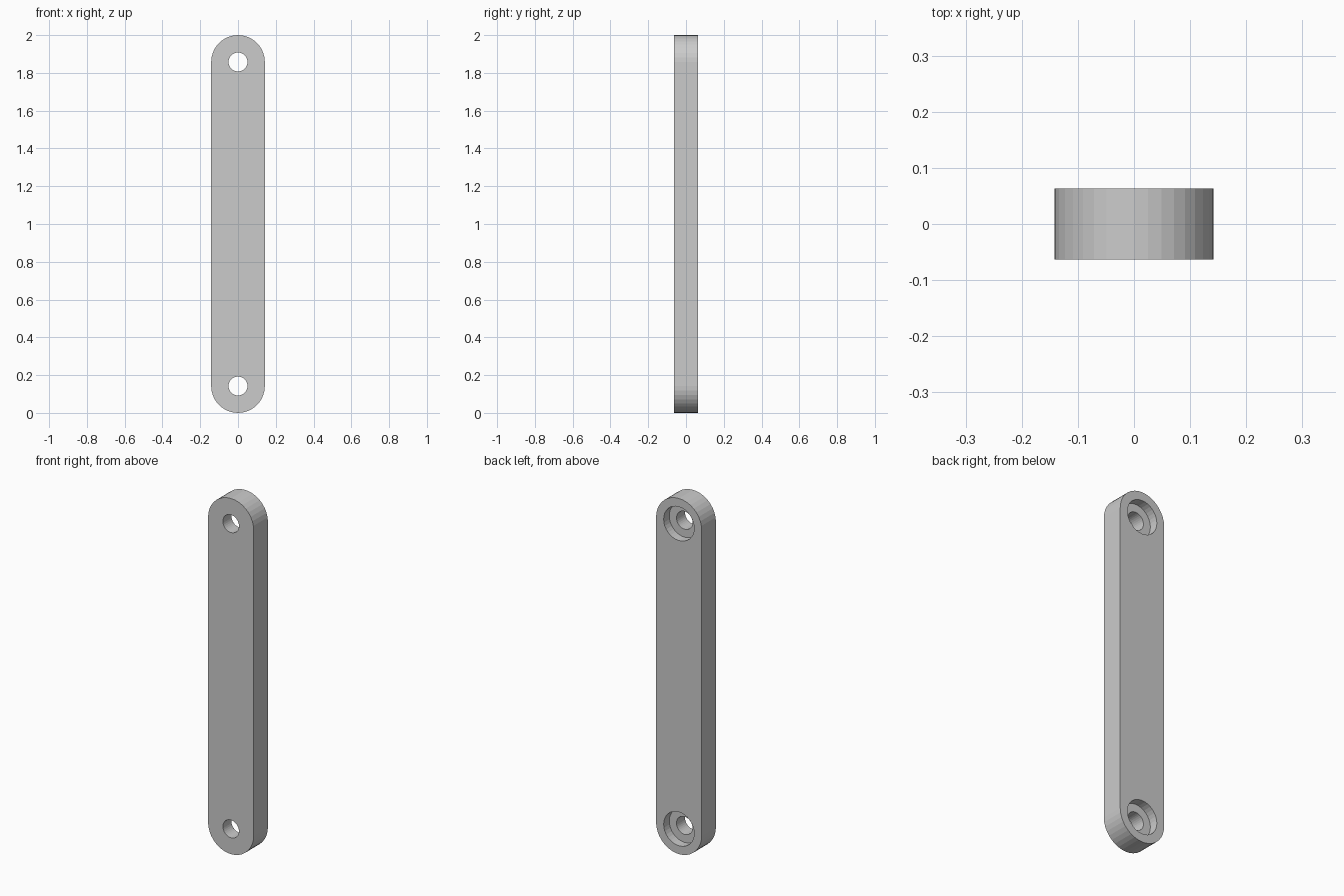
import bpy, bmesh
from math import sin, cos, pi

if "Cube" in bpy.data.objects:
    bpy.data.objects.remove(bpy.data.objects["Cube"])

R, HALF_T, LENGTH = 0.142, 0.063, 2.0      # end radius, half thickness, length
HOLE_R, BORE_R, BORE_DEPTH = 0.05, 0.095, 0.05
ARC = 18                                   # facets per rounded end
CENTRES = (R, LENGTH - R)


def rounded_bar(name):
    """Rounded-end outline in xz, extruded along y."""
    pts = []
    for z, start in ((CENTRES[1], 0), (CENTRES[0], pi)):
        for i in range(ARC + 1):
            a = start + pi * i / ARC
            pts.append((R * cos(a), -HALF_T, z + R * sin(a)))
    bm = bmesh.new()
    face = bm.faces.new([bm.verts.new(p) for p in pts])
    ext = bmesh.ops.extrude_face_region(bm, geom=[face])
    verts = [g for g in ext["geom"] if isinstance(g, bmesh.types.BMVert)]
    bmesh.ops.translate(bm, vec=(0, 2 * HALF_T, 0), verts=verts)
    bmesh.ops.recalc_face_normals(bm, faces=bm.faces)
    mesh = bpy.data.meshes.new(name)
    bm.to_mesh(mesh)
    bm.free()
    obj = bpy.data.objects.new(name, mesh)
    bpy.context.collection.objects.link(obj)
    return obj


def drill(target, radius, y0, y1, z):
    """Cut a round hole along y from y0 to y1."""
    bpy.ops.mesh.primitive_cylinder_add(vertices=32, radius=radius, depth=y1 - y0,
                                        location=(0, (y0 + y1) / 2, z),
                                        rotation=(pi / 2, 0, 0))
    cutter = bpy.context.object
    cutter.name = "hole_cutter"
    cutter.hide_render = True
    mod = target.modifiers.new("hole", 'BOOLEAN')
    mod.operation, mod.solver, mod.object = 'DIFFERENCE', 'EXACT', cutter
    bpy.context.view_layer.objects.active = target
    bpy.ops.object.modifier_apply(modifier=mod.name)
    bpy.data.objects.remove(cutter)


# Link bar with a through hole and rear counterbore at each end
bar = rounded_bar("link_bar")
for z in CENTRES:
    drill(bar, BORE_R, HALF_T - BORE_DEPTH, HALF_T + 0.1, z)
    drill(bar, HOLE_R, -HALF_T - 0.1, HALF_T + 0.1, z)
